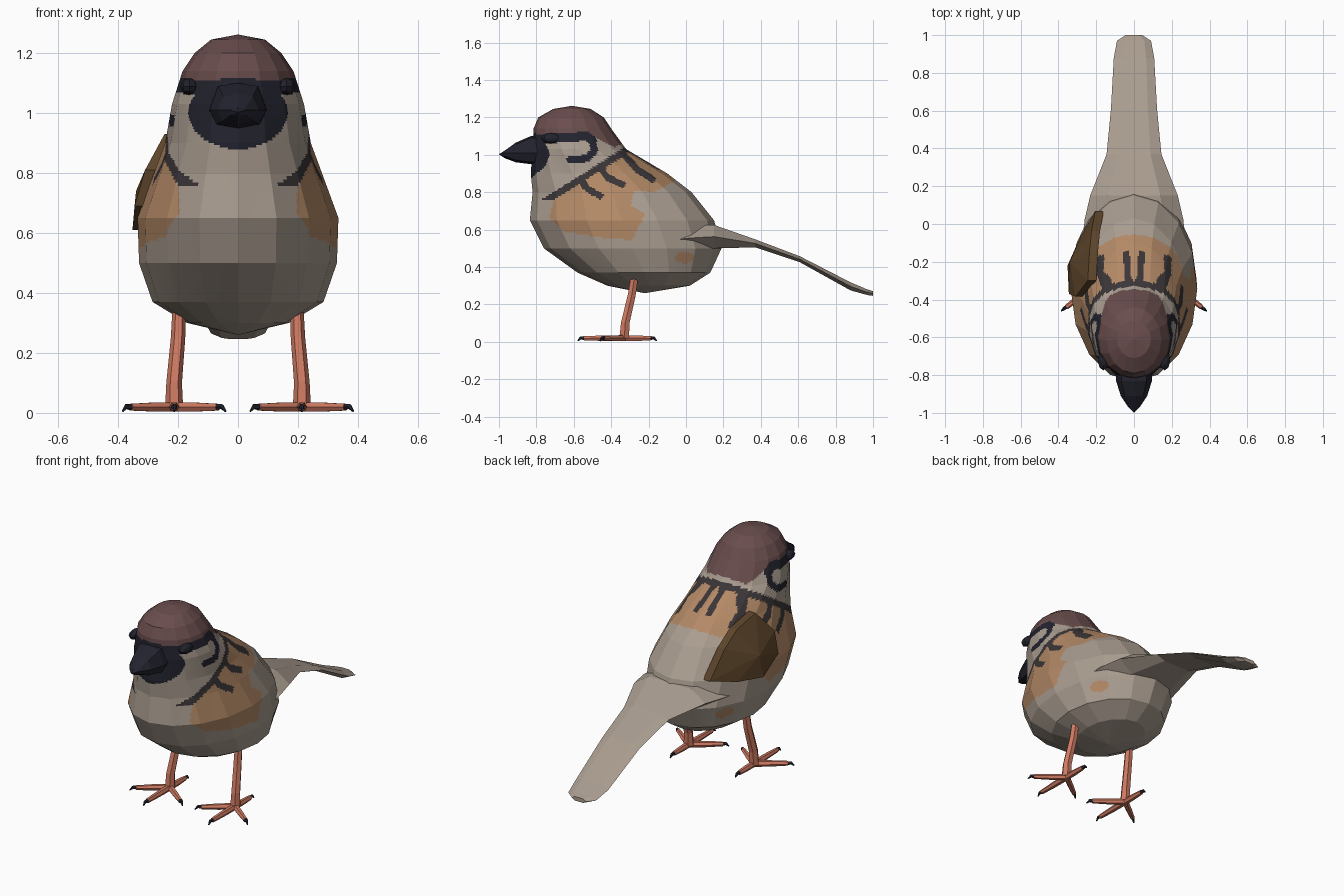
import bpy, bmesh, math
from mathutils import Vector

if "Cube" in bpy.data.objects:
    bpy.data.objects.remove(bpy.data.objects["Cube"])


def material(name, rgb):
    m = bpy.data.materials.new(name)
    lin = [((c / 255 + 0.055) / 1.055) ** 2.4 for c in rgb]
    m.diffuse_color = (*lin, 1)
    m.use_nodes = True
    m.node_tree.nodes["Principled BSDF"].inputs["Base Color"].default_value = m.diffuse_color
    return m


BEIGE = material("beige feathers", (170, 157, 144))
CROWN = material("crown brown", (106, 77, 77))
BLACK = material("blue black", (35, 35, 47))
TAN = material("orange tan", (179, 137, 102))
STREAK = material("charcoal streak", (58, 53, 54))
WING = material("wing brown", (92, 68, 42))
LEG = material("salmon skin", (206, 122, 98))


def finish(name, bm, mats):
    bmesh.ops.recalc_face_normals(bm, faces=bm.faces[:])
    mesh = bpy.data.meshes.new(name)
    bm.to_mesh(mesh)
    bm.free()
    for m in mats:
        mesh.materials.append(m)
    ob = bpy.data.objects.new(name, mesh)
    bpy.context.collection.objects.link(ob)
    return ob


def loft(rings, start=None, end=None):
    """Skin rings of points, each end closed by a face or a point."""
    bm = bmesh.new()
    vs = [[bm.verts.new(p) for p in r] for r in rings]
    n = len(vs[0])
    for a, b in zip(vs, vs[1:]):
        for i in range(n):
            bm.faces.new((a[i], a[(i + 1) % n], b[(i + 1) % n], b[i]))
    for ring, tip in ((vs[0], start), (vs[-1], end)):
        if tip is None:
            bm.faces.new(ring)
        else:
            t = bm.verts.new(tip)
            for i in range(n):
                bm.faces.new((ring[i], ring[(i + 1) % n], t))
    return bm


def tube(name, pts, radii, mat, sides=6):
    pts = [Vector(p) for p in pts]
    rings = []
    for i, (p, r) in enumerate(zip(pts, radii)):
        d = (pts[min(i + 1, len(pts) - 1)] - pts[max(i - 1, 0)]).normalized()
        ref = Vector((0, 1, 0)) if abs(d.z) > 0.8 else Vector((0, 0, 1))
        u = d.cross(ref).normalized()
        v = u.cross(d)
        rings.append([p + r * (u * math.cos(k * math.tau / sides) + v * math.sin(k * math.tau / sides))
                      for k in range(sides)])
    return finish(name, loft(rings), [mat])


# --- painting rules ---
def near(p, path, r):
    p = Vector(p)
    for a, b in zip(path, path[1:]):
        a, b = Vector(a), Vector(b)
        t = max(0, min(1, (p - a).dot(b - a) / (b - a).length_squared))
        if (p - a - (b - a) * t).length < r:
            return True
    return False


def inside(y, z, poly):
    hit = False
    for (y1, z1), (y2, z2) in zip(poly, poly[1:] + poly[:1]):
        if (z1 > z) != (z2 > z) and y < y1 + (z - z1) * (y2 - y1) / (z2 - z1):
            hit = not hit
    return hit


SADDLE = [(-.31, 1.06), (-.05, .95), (-.06, .86), (-.17, .80), (-.28, .81), (-.29, .73), (-.22, .68),
          (-.29, .545), (-.46, .56), (-.65, .59), (-.73, .66), (-.71, .745), (-.66, .81)]
EYE_LINE = [(-.84, 1.08), (-.68, 1.09), (-.53, 1.10), (-.50, 1.075)]
CHEEK = [(-.50, 1.075), (-.49, 1.02), (-.53, .98), (-.62, .975)]
STROKES = [[(-.56, .87), (-.53, .82), (-.46, .78)], [(-.46, .93), (-.42, .88), (-.34, .84)],
           [(-.33, 1.0), (-.26, .92), (-.18, .87)]]


def paint(c):
    x, y, z = abs(c.x), c.y, c.z
    d = ((z - 1.03) - .63 * (y + .31)) / 1.18          # distance ahead of the collar
    if y < -.68 and (x / .165) ** 2 + ((z - 1.0) / .12) ** 2 < 1:
        return 2
    if near((y, z), EYE_LINE, .024) or near((y, z), CHEEK, .019):
        return 2
    if d > .045 and z > 1.10 - max(0, y + .5) * .5:
        return 1
    if abs(d) < .018 and z > .76:
        return 4
    if d < 0:
        if x > .12 and any(near((y, z), s, .018) for s in STROKES):
            return 4
        if x < .12 and z > .8 and near((x, y), [(.03, -.32), (.04, -.16)], .017):
            return 4
        if inside(y, z, SADDLE):
            return 3
        if ((y + .01) / .05) ** 2 + ((z - .45) / .03) ** 2 < 1:
            return 3
    return 0


# --- body and head: stacked flat-faced rings (z, front y, back y, half width) ---
LEVELS = [(.30, -.42, .02, .17), (.37, -.58, .13, .285), (.50, -.76, .19, .33), (.65, -.835, .15, .335),
          (.80, -.82, .03, .28), (.90, -.83, -.10, .243), (1.03, -.82, -.32, .22),
          (1.14, -.815, -.40, .185), (1.20, -.79, -.44, .145), (1.245, -.71, -.51, .09)]
rings = []
for z, f, b, w in LEVELS:
    rings.append([(w * math.sin(k * math.tau / 16), (f + b) / 2 - (b - f) / 2 * math.cos(k * math.tau / 16), z)
                  for k in range(16)])
bm = loft(rings, (0, -.22, .26), (0, -.61, 1.262))
# fine cuts inside each flat facet carry the plumage markings
bmesh.ops.subdivide_edges(bm, edges=bm.edges[:], cuts=13, use_grid_fill=True)
for f in bm.faces:
    f.material_index = paint(f.calc_center_median())
finish("body", bm, [BEIGE, CROWN, BLACK, TAN, STREAK])

# --- tail: flattened hexagonal sections (y, half width, top z, bottom z) ---
rings = []
for y, w, t, b in [(-.10, .27, .60, .48), (.02, .262, .62, .49), (.15, .232, .625, .50), (.37, .145, .548, .505),
                   (.61, .122, .457, .425), (.88, .107, .318, .275), (.97, .09, .28, .25), (1.0, .045, .27, .246)]:
    m = t * .5 + b * .5
    rings.append([(w, y, m), (w * .6, y, t), (-w * .6, y, t), (-w, y, m), (-w * .6, y, b), (w * .6, y, b)])
finish("tail", loft(rings), [BEIGE])

# --- beak: eight-sided cone (y, half width, top z, bottom z) ---
rings = []
for y, w, t, b in [(-.77, .097, 1.10, .95), (-.83, .095, 1.10, .95), (-.91, .07, 1.065, .96), (-.97, .03, 1.022, .982)]:
    rings.append([(w, y, 1.01), (w * .7, y, t - .01), (0, y, t), (-w * .7, y, t - .01),
                  (-w, y, 1.01), (-w * .75, y, b + .012), (0, y, b), (w * .75, y, b + .012)])
finish("beak", loft(rings, end=(0, -1, 1.003)), [BLACK])

# --- wing: a single folded plate on the left flank ---
OUTLINE = [(-.245, -.30, .93), (-.31, -.385, .81), (-.345, -.37, .69), (-.352, -.22, .61),
           (-.285, -.07, .62), (-.205, .07, .655), (-.225, -.04, .81), (-.235, -.14, .89)]
bm = bmesh.new()
outer = [bm.verts.new(p) for p in OUTLINE]
inner = [bm.verts.new((x + .045, y, z)) for x, y, z in OUTLINE]
hub, back = bm.verts.new((-.34, -.20, .74)), bm.verts.new((-.26, -.20, .74))
for i in range(len(outer)):
    j = (i + 1) % len(outer)
    bm.faces.new((outer[i], outer[j], hub))
    bm.faces.new((inner[j], inner[i], back))
    bm.faces.new((outer[j], outer[i], inner[i], inner[j]))
finish("wing", bm, [WING])

# --- eyes, legs and feet, both sides ---
for s, side in ((-1, "left"), (1, "right")):
    bm = bmesh.new()
    bmesh.ops.create_uvsphere(bm, u_segments=8, v_segments=6, radius=1)
    for v in bm.verts:
        v.co = Vector((s * .162 + v.co.x * .03, -.72 + v.co.y * .055, 1.088 + v.co.z * .028))
    finish("eye_" + side, bm, [BLACK])

    tube("leg_" + side, [(s * .195, -.27, .38), (s * .20, -.29, .25), (s * .213, -.325, .10), (s * .213, -.33, .02)],
         [.022, .024, .026, .03], LEG)
    ankle = Vector((s * .213, -.33, .02))
    for i, (dx, dy) in enumerate([(0, -.215), (-.145, -.11), (.145, -.11), (0, .14)]):
        tip = ankle + Vector((dx, dy, -.001))
        out = Vector((dx, dy, 0)).normalized()
        mid = ankle.lerp(tip, .5)
        tube(f"toe_{side}_{i}", [ankle, mid, tip], [.018, .017, .013], LEG)
        tube(f"claw_{side}_{i}", [tip - out * .006, tip + out * .018 + Vector((0, 0, .002)),
                                  tip + out * .034 - Vector((0, 0, .014))], [.012, .009, .003], BLACK, 5)
